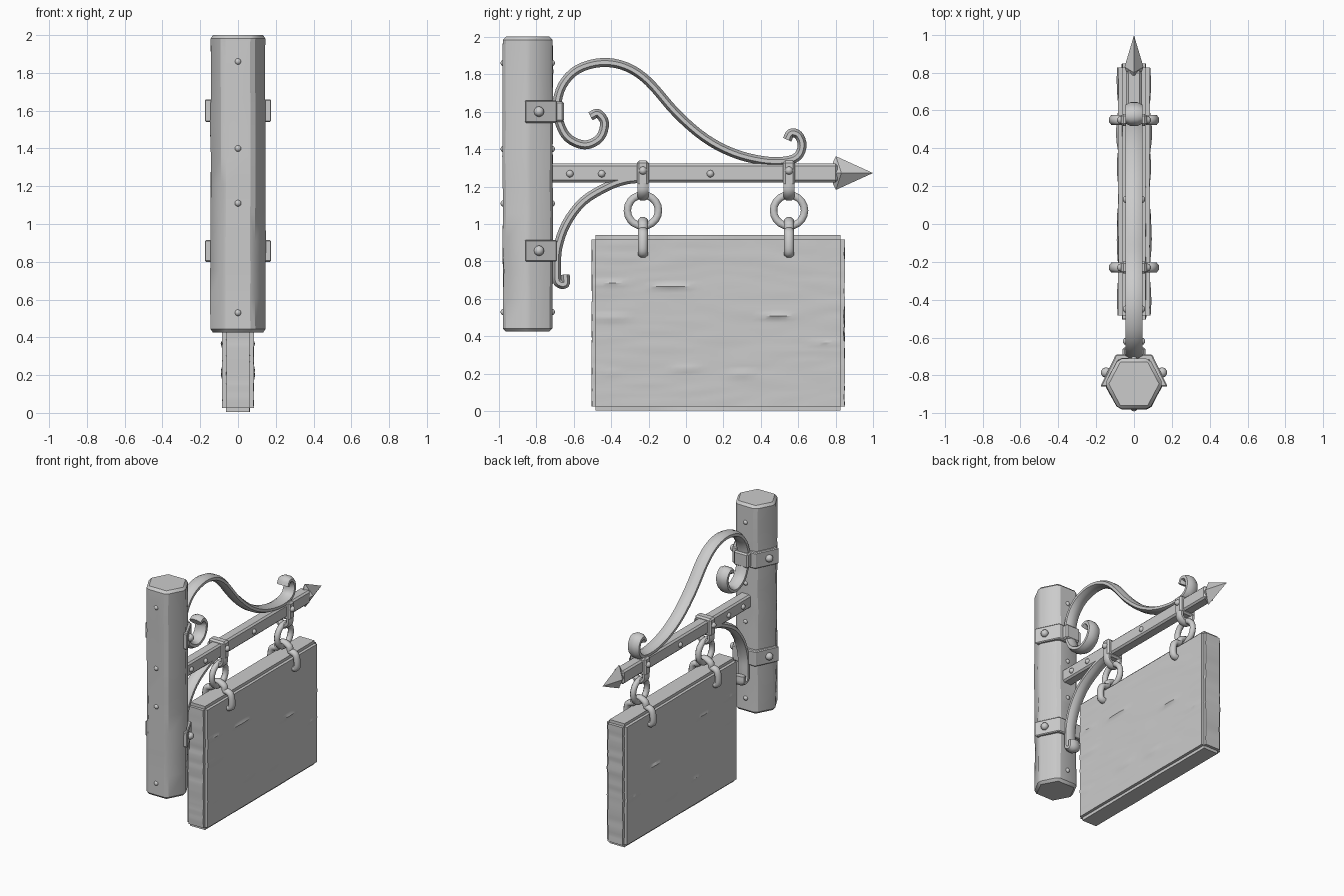
import bpy, bmesh, math
from mathutils import Vector, noise

if "Cube" in bpy.data.objects:
    bpy.data.objects.remove(bpy.data.objects["Cube"], do_unlink=True)

grey = bpy.data.materials.new("plain grey")
grey.use_nodes = True
grey.diffuse_color = (0.6, 0.6, 0.6, 1)
grey.node_tree.nodes["Principled BSDF"].inputs["Base Color"].default_value = (0.6, 0.6, 0.6, 1)


def finish(bm, name, angle=35):
    bmesh.ops.recalc_face_normals(bm, faces=bm.faces)
    mesh = bpy.data.meshes.new(name)
    bm.to_mesh(mesh)
    bm.free()
    mesh.materials.append(grey)
    ob = bpy.data.objects.new(name, mesh)
    bpy.context.collection.objects.link(ob)
    bpy.ops.object.select_all(action='DESELECT')
    bpy.context.view_layer.objects.active = ob
    ob.select_set(True)
    bpy.ops.object.shade_smooth_by_angle(angle=math.radians(angle))
    return ob


def bevel(bm, width, segments=1):
    bmesh.ops.bevel(bm, geom=bm.edges[:], offset=width, segments=segments,
                    affect='EDGES', clamp_overlap=True)


def slice_along(bm, axis, start, end, count):
    """Cut evenly spaced loops across the mesh."""
    for i in range(1, count):
        co, no = Vector(), Vector()
        co[axis] = start + (end - start) * i / count
        no[axis] = 1
        bmesh.ops.bisect_plane(bm, geom=bm.verts[:] + bm.edges[:] + bm.faces[:],
                               plane_co=co, plane_no=no)


def prism(outline, z0, z1):
    bm = bmesh.new()
    face = bm.faces.new([bm.verts.new((x, y, z0)) for x, y in outline])
    top = bmesh.ops.extrude_face_region(bm, geom=[face])["geom"]
    bmesh.ops.translate(bm, vec=(0, 0, z1 - z0),
                        verts=[g for g in top if isinstance(g, bmesh.types.BMVert)])
    return bm


def box(name, x, y0, y1, z0, z1, width=0.01):
    bm = prism([(-x, y0), (x, y0), (x, y1), (-x, y1)], z0, z1)
    bevel(bm, width)
    return finish(bm, name)


def smooth_path(points, steps=4):
    """Catmull-Rom interpolation through the points."""
    p = [Vector(q) for q in points]
    p = [2 * p[0] - p[1]] + p + [2 * p[-1] - p[-2]]
    out = []
    for a, b, c, d in zip(p, p[1:], p[2:], p[3:]):
        for i in range(steps):
            t = i / steps
            out.append(0.5 * (2 * b + (c - a) * t + (2 * a - 5 * b + 4 * c - d) * t ** 2
                              + (3 * b - a - 3 * c + d) * t ** 3))
    return out + [p[-2]]


def sweep(name, points, side, half_side, half_thick, closed=False, sides=8, angle=40):
    """Sweep an octagonal section along a planar path."""
    path = points if closed else smooth_path(points)
    n, side, rings = len(path), Vector(side), []
    bm = bmesh.new()
    for i, p in enumerate(path):
        before = path[i - 1] if closed or i else p
        after = path[(i + 1) % n] if closed else path[min(i + 1, n - 1)]
        normal = (after - before).normalized().cross(side)
        ring = []
        for k in range(sides):
            a = 2 * math.pi * (k + 0.5) / sides
            ring.append(bm.verts.new(p + side * half_side * math.cos(a) * 1.08
                                     + normal * half_thick * math.sin(a) * 1.08))
        rings.append(ring)
    for i in range(n if closed else n - 1):
        a, b = rings[i], rings[(i + 1) % n]
        for k in range(sides):
            bm.faces.new((a[k], a[k - 1], b[k - 1], b[k]))
    if not closed:
        bm.faces.new(rings[0])
        bm.faces.new(rings[-1])
    return finish(bm, name, angle)


def rivet(name, x, y, z, r=0.025):
    bm = bmesh.new()
    bmesh.ops.create_icosphere(bm, subdivisions=2, radius=r)
    bmesh.ops.translate(bm, vec=(x, y, z), verts=bm.verts)
    finish(bm, name, 60)


def yz(points):
    return [(0, y, z) for y, z in points]


# Rough hexagonal post
POST_Y = -0.845


def hexagon(grow=0.0):
    return [(sx * (w + grow * f), POST_Y + sy * (0.133 + grow) * abs(sy))
            for sx, w, f, sy in ((1, 0.153, 1.15, 0), (1, 0.083, 0.6, 1), (-1, 0.083, 0.6, 1),
                                 (-1, 0.153, 1.15, 0), (-1, 0.083, 0.6, -1), (1, 0.083, 0.6, -1))]


bm = prism(hexagon(), 0.425, 2.0)
bevel(bm, 0.018)
slice_along(bm, 2, 0.45, 1.97, 10)
for v in bm.verts:
    if 0.45 < v.co.z < 1.97:
        v.co.x *= 1 + 0.05 * noise.noise(v.co * 5)
        v.co.y += 0.008 * noise.noise(v.co * 6 + Vector((9, 0, 0)))
finish(bm, "post", 30)

# Weathered sign board with shallow horizontal splits: (y, z, half length)
SPLITS = ((0.48, 0.51, 0.1), (-0.08, 0.67, 0.14), (-0.4, 0.68, 0.12), (0.0, 0.23, 0.1),
          (0.75, 0.36, 0.12), (-0.4, 0.5, 0.12), (0.3, 0.2, 0.08), (-0.42, 0.2, 0.09))
bm = prism([(-0.083, -0.505), (0.083, -0.505), (0.083, 0.848), (-0.083, 0.848)], 0.005, 0.94)
bevel(bm, 0.022, 2)
slice_along(bm, 1, -0.48, 0.82, 36)
slice_along(bm, 2, 0.03, 0.915, 50)
for v in bm.verts:
    y, z = v.co.y, v.co.z
    dent = 0.004 * noise.noise(Vector((v.co.x * 9, y * 3, z * 14)))
    for sy, sz, length in SPLITS:
        along = max(0, 1 - ((y - sy) / length) ** 2)
        dent -= 0.012 * along * max(0, 1 - abs(z - sz) / 0.016)
    v.co.x += math.copysign(dent, v.co.x)
    if y < -0.49 or y > 0.83:
        v.co.y += math.copysign(0.009, y) * min(0, noise.noise(Vector((v.co.x * 8, y, z * 18))))
finish(bm, "sign_board", 30)

# Horizontal bar and spear tip
box("bar", 0.042, -0.73, 0.81, 1.222, 1.322, 0.012)
bm = bmesh.new()
tip = bm.verts.new((0, 0.998, 1.272))
base = [bm.verts.new(c) for c in ((0, 0.80, 1.362), (0.05, 0.83, 1.272),
                                  (0, 0.80, 1.182), (-0.05, 0.83, 1.272))]
back = [bm.verts.new((x, 0.785, 1.272 + z)) for x, z in ((0, 0.06), (0.035, 0), (0, -0.06), (-0.035, 0))]
for k in range(4):
    bm.faces.new((base[k - 1], base[k], tip))
    bm.faces.new((back[k - 1], back[k], base[k], base[k - 1]))
bm.faces.new(back)
finish(bm, "spear_tip", 20)

# Upper scroll and lower brace
sweep("upper_scroll", yz((
    (-0.51, 1.575), (-0.47, 1.59), (-0.435, 1.54), (-0.46, 1.46), (-0.54, 1.422), (-0.63, 1.46),
    (-0.675, 1.54), (-0.69, 1.63), (-0.66, 1.74), (-0.58, 1.825), (-0.45, 1.862), (-0.32, 1.84),
    (-0.2, 1.76), (-0.05, 1.59), (0.1, 1.46), (0.25, 1.38), (0.4, 1.34), (0.52, 1.335),
    (0.595, 1.36), (0.62, 1.42), (0.6, 1.475), (0.56, 1.485), (0.54, 1.45))),
    (1, 0, 0), 0.046, 0.024)
sweep("lower_brace", yz((
    (-0.22, 1.245), (-0.32, 1.235), (-0.42, 1.2), (-0.55, 1.12), (-0.64, 1.0), (-0.685, 0.87),
    (-0.69, 0.76), (-0.685, 0.69), (-0.645, 0.68), (-0.645, 0.73))), (1, 0, 0), 0.042, 0.024)

# Straps around the back half of the post
for name, z0, z1, knuckle in (("upper", 1.54, 1.66, -0.652), ("lower", 0.8, 0.915, -0.695)):
    outer, inner = hexagon(0.022)[:4], hexagon(-0.01)[:4]
    for ring in (outer, inner):
        ring[0] = (ring[0][0], POST_Y - 0.015)
        ring[3] = (ring[3][0], POST_Y - 0.015)
    bm = prism(outer + inner[::-1], z0, z1)
    bevel(bm, 0.006)
    finish(bm, name + "_strap", 30)
    box(name + "_strap_knuckle", 0.06, -0.72, knuckle, z0 + 0.005, z1 - 0.005)
    for s in (-1, 1):
        rivet(name + "_strap_rivet", s * 0.148, -0.785, (z0 + z1) / 2, 0.028)

# Hangers: collar on the bar, ring and staple over the board
for name, y in (("front", -0.23), ("back", 0.55)):
    box(name + "_collar", 0.068, y - 0.032, y + 0.032, 1.205, 1.338, 0.012)
    sweep(name + "_collar_loop", [(-0.05, y, 1.22), (-0.045, y, 1.175), (0, y, 1.145),
                                  (0.045, y, 1.175), (0.05, y, 1.22)], (0, 1, 0), 0.03, 0.02)
    for s in (-1, 1):
        rivet(name + "_collar_rivet", s * 0.068, y, 1.285, 0.022)
    circle = [Vector((0, y + 0.083 * math.cos(a), 1.072 + 0.083 * math.sin(a)))
              for a in (2 * math.pi * k / 20 for k in range(20))]
    sweep(name + "_ring", circle, (1, 0, 0), 0.02, 0.02, closed=True, angle=60)
    half = [(0.07, 0.84), (0.105, 0.85), (0.11, 0.9), (0.095, 0.95), (0.055, 0.965), (0.045, 0.995)]
    arch = [(-x, y, z) for x, z in half] + [(0, y, 1.015)] + [(x, y, z) for x, z in half[::-1]]
    sweep(name + "_staple", arch, (0, 1, 0), 0.026, 0.022, angle=60)

# Loose rivets on the bar and post
for y in (-0.62, -0.45, 0.13):
    for s in (-1, 1):
        rivet("bar_rivet", s * 0.04, y, 1.268, 0.02)
for z in (0.53, 1.11, 1.4, 1.86):
    for y in (-0.973, -0.717):
        rivet("post_rivet", 0, y, z, 0.018)
